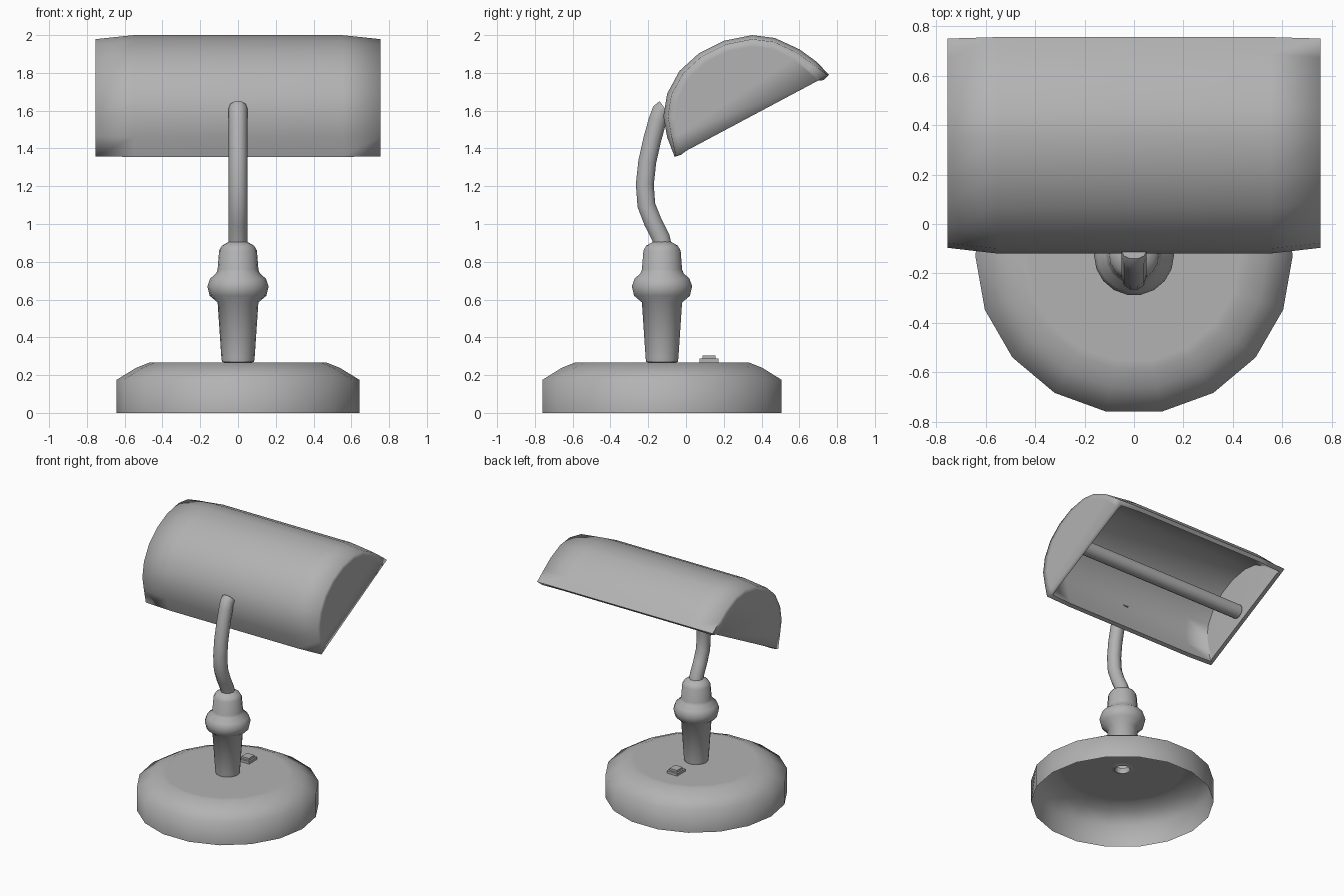
import bpy, bmesh, math
from mathutils import Vector

if "Cube" in bpy.data.objects:
    bpy.data.objects.remove(bpy.data.objects["Cube"])

AXIS_Y = -0.127  # centre line of base and stem

GREY = bpy.data.materials.new("dark_grey")
GREY.diffuse_color = (0.45, 0.45, 0.45, 1)
GREY.use_nodes = True
GREY.node_tree.nodes["Principled BSDF"].inputs["Base Color"].default_value = GREY.diffuse_color


def finish(name, bm, angle=60):
    bmesh.ops.recalc_face_normals(bm, faces=bm.faces)
    me = bpy.data.meshes.new(name)
    bm.to_mesh(me)
    bm.free()
    ob = bpy.data.objects.new(name, me)
    bpy.context.collection.objects.link(ob)
    smooth(ob, angle)
    return ob


def smooth(ob, angle):
    bpy.ops.object.select_all(action='DESELECT')
    ob.select_set(True)
    bpy.context.view_layer.objects.active = ob
    bpy.ops.object.shade_smooth_by_angle(angle=math.radians(angle))


def skin(bm, rings, closed):
    for a, b in zip(rings, rings[1:]):
        n = len(a)
        for i in range(n if closed else n - 1):
            j = (i + 1) % n
            bm.faces.new((a[i], a[j], b[j], b[i]))


def lathe(name, profile, sides):
    bm = bmesh.new()
    rings = [[bm.verts.new((r * math.cos(2 * math.pi * i / sides),
                            AXIS_Y + r * math.sin(2 * math.pi * i / sides), z))
              for i in range(sides)] for r, z in profile]
    skin(bm, rings, True)
    return finish(name, bm)


# Hollow round base and turned stem
lathe("base", [(0.643, 0), (0.643, 0.175), (0.54, 0.238), (0.465, 0.268), (0.43, 0.268),
               (0.065, 0.268)], 18)
lathe("stem", [(0.045, 0.3), (0.055, 0.262), (0.085, 0.27), (0.088, 0.29), (0.108, 0.585),
               (0.15, 0.62), (0.162, 0.67), (0.148, 0.71), (0.115, 0.74), (0.108, 0.76),
               (0.1, 0.86), (0.085, 0.885), (0.045, 0.908), (0.01, 0.908)], 18)

# Curved arm
cu = bpy.data.curves.new("arm", 'CURVE')
cu.dimensions = '3D'
cu.bevel_depth = 0.05
cu.bevel_resolution = 3
cu.use_fill_caps = True
path = [(-0.122, 0.88), (-0.134, 0.93), (-0.175, 1.01), (-0.21, 1.1), (-0.218, 1.21),
        (-0.205, 1.33), (-0.178, 1.45), (-0.15, 1.55), (-0.135, 1.595), (-0.112, 1.612)]
sp = cu.splines.new('POLY')
sp.points.add(len(path) - 1)
for p, (y, z) in zip(sp.points, path):
    p.co = (0, y, z, 1)
bpy.context.collection.objects.link(bpy.data.objects.new("arm", cu))

# Half-round shade: arched profile, slightly tapered to flat closed ends
arch = [(-0.06, 1.355), (-0.1, 1.46), (-0.12, 1.57), (-0.1, 1.69), (-0.035, 1.81),
        (0.07, 1.905), (0.2, 1.97), (0.35, 2.0), (0.47, 1.985), (0.6, 1.925),
        (0.69, 1.86), (0.757, 1.79)]
mid = Vector((0.35, 1.572))
bm = bmesh.new()
rings = []
for x, s in ((-0.755, 0.86), (-0.755, 0.95), (-0.55, 1), (0.55, 1), (0.755, 0.95), (0.755, 0.86)):
    ring = []
    for i, p in enumerate(arch):
        k = 0.985 if s == 0.95 and i in (0, len(arch) - 1) else s
        q = mid + (Vector(p) - mid) * k
        ring.append(bm.verts.new((x, q.x, q.y)))
    rings.append(ring)
skin(bm, rings, False)
bm.faces.new(rings[0])
bm.faces.new(rings[-1])
# Outward normals, judged from the crown of the shade
bmesh.ops.recalc_face_normals(bm, faces=bm.faces)
bm.normal_update()
crown = max(bm.faces, key=lambda f: f.calc_center_median().z)
flip = crown.normal.z < 0
shade = finish("shade", bm, 88)
if flip:
    shade.data.flip_normals()
mod = shade.modifiers.new("thickness", 'SOLIDIFY')
mod.thickness = 0.03
mod.offset = -1
mod.use_even_offset = True
bpy.ops.object.modifier_apply(modifier=mod.name)
smooth(shade, 86)

# Light tube inside the shade
bpy.ops.mesh.primitive_cylinder_add(vertices=16, radius=0.053, depth=1.42,
                                    location=(0, 0.286, 1.628), rotation=(0, math.pi / 2, 0))
tube = bpy.context.object
tube.name = "light_tube"
smooth(tube, 40)

# Switch on the base: plate and button
for name, w, d, z0, z1 in (("switch_plate", 0.09, 0.1, 0.266, 0.287),
                           ("switch_button", 0.065, 0.07, 0.287, 0.303)):
    bpy.ops.mesh.primitive_cube_add(size=1, location=(0, 0.122, (z0 + z1) / 2))
    ob = bpy.context.object
    ob.name = name
    ob.scale = (w, d, z1 - z0)

# One darker grey for every part
for ob in bpy.data.objects:
    ob.data.materials.append(GREY)
